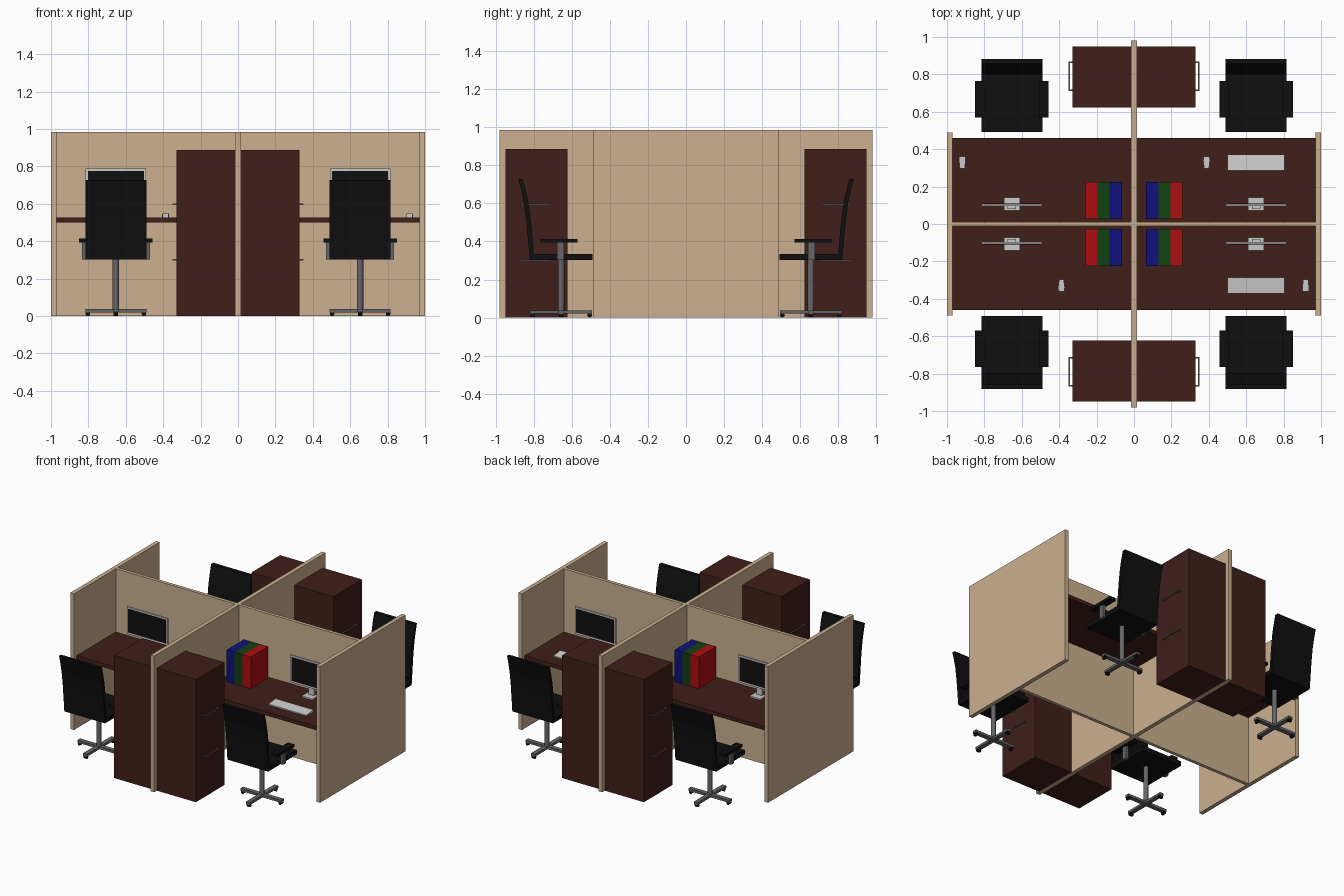
import bpy, bmesh
from math import pi
from mathutils import Matrix, Vector

if "Cube" in bpy.data.objects:
    bpy.data.objects.remove(bpy.data.objects["Cube"])


def lin(c):
    return ((c + 0.055) / 1.055) ** 2.4 if c > 0.04 else c / 12.92


def mat(name, r, g, b):
    m = bpy.data.materials.new(name)
    m.diffuse_color = (lin(r), lin(g), lin(b), 1)
    m.use_nodes = True
    m.node_tree.nodes["Principled BSDF"].inputs["Base Color"].default_value = m.diffuse_color
    return m


TAN = mat("tan_fabric", 0.80, 0.69, 0.56)
WOOD = mat("dark_wood", 0.25, 0.12, 0.10)
BLACK = mat("black", 0.06, 0.06, 0.06)
STEEL = mat("steel", 0.40, 0.40, 0.41)
LIGHT = mat("light_grey", 0.74, 0.74, 0.74)
RED = mat("red", 0.68, 0.06, 0.07)
GREEN = mat("green", 0.07, 0.26, 0.06)
BLUE = mat("blue", 0.06, 0.07, 0.48)


def finish(name, bm, m):
    bmesh.ops.recalc_face_normals(bm, faces=bm.faces[:])
    me = bpy.data.meshes.new(name)
    bm.to_mesh(me)
    bm.free()
    me.materials.append(m)
    ob = bpy.data.objects.new(name, me)
    bpy.context.collection.objects.link(ob)
    return ob


def box(name, x, y, z, m):
    """Box from (min, max) pairs; order of each pair is free."""
    bm = bmesh.new()
    size = [abs(p[1] - p[0]) for p in (x, y, z)]
    mid = [(p[1] + p[0]) / 2 for p in (x, y, z)]
    bmesh.ops.create_cube(bm, size=1, matrix=Matrix.Translation(mid) @ Matrix.Diagonal((*size, 1)))
    return finish(name, bm, m)


def cyl(name, centre, r, depth, m, axis="Z", seg=16):
    bm = bmesh.new()
    rot = {"Z": Matrix(), "X": Matrix.Rotation(pi / 2, 4, "Y"), "Y": Matrix.Rotation(pi / 2, 4, "X")}[axis]
    bmesh.ops.create_cone(bm, cap_ends=True, segments=seg, radius1=r, radius2=r, depth=depth,
                          matrix=Matrix.Translation(centre) @ rot)
    for f in bm.faces:
        f.smooth = len(f.verts) == 4
    ob = finish(name, bm, m)
    for e in ob.data.edges:
        a, b = (ob.data.vertices[i].co - Vector(centre) for i in e.vertices)
        i = "XYZ".index(axis)
        e.use_edge_sharp = a[i] * b[i] > 0
    return ob


def prism(name, outline, offset, m):
    """Extrude a closed outline of points along an offset."""
    bm = bmesh.new()
    f = bm.faces.new([bm.verts.new(p) for p in outline])
    g = bmesh.ops.extrude_face_region(bm, geom=[f])["geom"]
    bmesh.ops.translate(bm, vec=offset, verts=[v for v in g if isinstance(v, bmesh.types.BMVert)])
    return finish(name, bm, m)


def workstation(tag, sx, sy):
    def b(name, x, y, z, m):
        return box(f"{tag}_{name}", [sx * v for v in x], [sy * v for v in y], z, m)

    def c(name, p, *args, **kw):
        return cyl(f"{tag}_{name}", (sx * p[0], sy * p[1], p[2]), *args, **kw)

    # desk top and filing cabinet
    b("desk_top", (0.015, 0.97), (0.012, 0.46), (0.50, 0.527), WOOD)
    b("cabinet", (0.015, 0.328), (0.622, 0.95), (0.0, 0.887), WOOD)
    for i, z in enumerate((0.302, 0.597)):
        b(f"handle_bar_{i}", (0.342, 0.350), (0.71, 0.87), (z - 0.004, z + 0.004), STEEL)
        for j, y in enumerate((0.71, 0.862)):
            b(f"handle_post_{i}{j}", (0.327, 0.343), (y, y + 0.008), (z - 0.004, z + 0.004), STEEL)

    # binders
    for i, m in enumerate((BLUE, GREEN, RED)):
        x = 0.065 + i * 0.065
        b(f"binder_{i}", (x, x + 0.065), (0.028, 0.225), (0.527, 0.755), m)

    # monitor
    cx = 0.653
    b("monitor_case", (cx - 0.162, cx + 0.162), (0.095, 0.107), (0.592, 0.788), LIGHT)
    b("monitor_screen", (cx - 0.150, cx + 0.150), (0.105, 0.109), (0.605, 0.776), BLACK)
    b("monitor_neck", (cx - 0.022, cx + 0.022), (0.080, 0.096), (0.53, 0.68), LIGHT)
    b("monitor_foot", (cx - 0.043, cx + 0.043), (0.073, 0.142), (0.527, 0.537), LIGHT)

    # keyboard with raised rear edge, and mouse
    prism(f"{tag}_keyboard", [(cx - 0.152, sy * y, z) for y, z in
          ((0.287, 0.527), (0.368, 0.527), (0.368, 0.535), (0.287, 0.544))], (0.304, 0, 0), LIGHT)
    mx = sx * cx - sy * 0.265
    prism(f"{tag}_mouse", [(mx + x, sy * y, 0.527) for x, y in
          ((-0.013, 0.298), (0.013, 0.298), (0.018, 0.34), (0.016, 0.362), (-0.016, 0.362), (-0.018, 0.34))],
          (0, 0, 0.02), LIGHT)

    # chair: seat and curved backrest
    b("seat", (cx - 0.163, cx + 0.163), (0.492, 0.82), (0.302, 0.335), BLACK)
    inner = [(0.797, 0.302), (0.806, 0.40), (0.815, 0.50), (0.828, 0.60), (0.843, 0.67), (0.858, 0.727)]
    outer = [(y + 0.024, z + 0.001) for y, z in reversed(inner)]
    prism(f"{tag}_backrest", [(sx * cx - 0.163, sy * y, z) for y, z in inner + outer], (0.326, 0, 0), BLACK)

    # chair: armrests and their supports
    for i, s in enumerate((-1, 1)):
        b(f"armrest_{i}", (cx + s * 0.147, cx + s * 0.197), (0.57, 0.765), (0.394, 0.414), BLACK)
        b(f"arm_support_{i}", (cx + s * 0.162, cx + s * 0.182), (0.642, 0.678), (0.302, 0.396), STEEL)

    # chair: column, four-leg base, casters
    cy = 0.657
    c("column", (cx, cy, 0.168), 0.017, 0.275, STEEL)
    b("base_leg_x", (cx - 0.163, cx + 0.163), (cy - 0.016, cy + 0.016), (0.02, 0.038), STEEL)
    b("base_leg_y", (cx - 0.016, cx + 0.016), (cy - 0.163, cy + 0.163), (0.0205, 0.0375), STEEL)
    for i, (dx, dy) in enumerate(((1, 0), (-1, 0), (0, 1), (0, -1))):
        c(f"caster_{i}", (cx + dx * 0.15, cy + dy * 0.15, 0.0125), 0.0125, 0.024, BLACK,
          axis="Y" if dx else "X", seg=12)


# partition walls
H = 0.985
box("spine_partition", (-0.015, 0.015), (-0.98, 0.98), (0, H), TAN)
for s, side in ((-1, "left"), (1, "right")):
    box(f"{side}_cross_partition", (s * 0.015, s * 0.97), (-0.012, 0.012), (0, H), TAN)
    box(f"{side}_end_partition", (s * 0.97, s * 1.0), (-0.49, 0.49), (0, H), TAN)

for sx, a in ((-1, "left"), (1, "right")):
    for sy, d in ((-1, "front"), (1, "back")):
        workstation(f"{d}_{a}", sx, sy)
